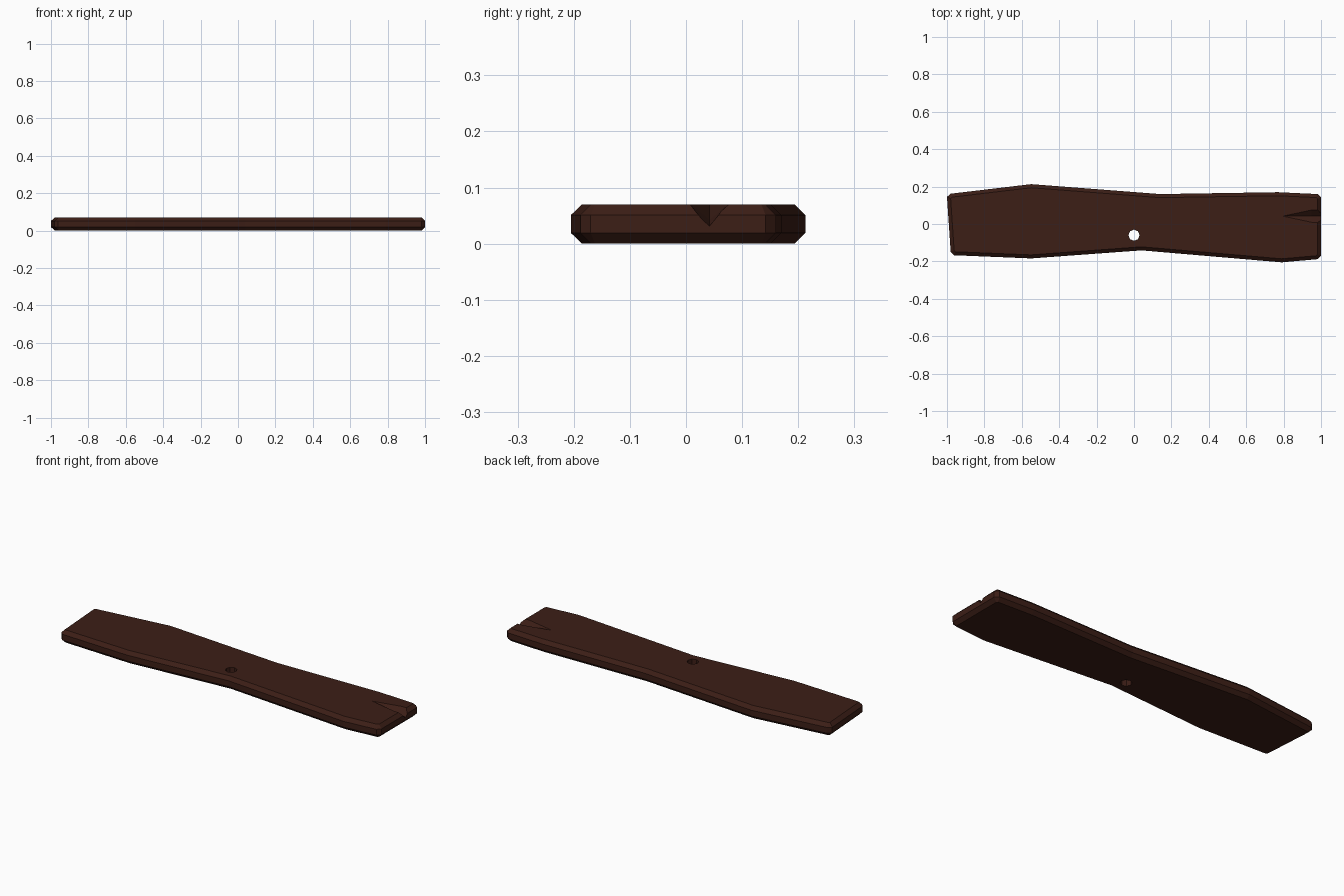
import bpy, bmesh

if "Cube" in bpy.data.objects:
    bpy.data.objects.remove(bpy.data.objects["Cube"])

wood = bpy.data.materials.new("dark_wood")
wood.diffuse_color = (0.045, 0.013, 0.008, 1)
wood.use_nodes = True
wood.node_tree.nodes["Principled BSDF"].inputs["Base Color"].default_value = wood.diffuse_color


def make_object(name, bm):
    bmesh.ops.recalc_face_normals(bm, faces=bm.faces)
    mesh = bpy.data.meshes.new(name)
    bm.to_mesh(mesh)
    bm.free()
    obj = bpy.data.objects.new(name, mesh)
    bpy.context.collection.objects.link(obj)
    return obj


# Plank: crooked outline, extruded, with chamfered rims
THICK, CHAMFER = 0.07, 0.019
outline = [(-1.0, 0.145), (-0.98, 0.162), (-0.55, 0.213), (0.14, 0.16),
           (0.77, 0.17), (0.982, 0.16), (1.0, 0.142), (1.0, -0.17),
           (0.982, -0.188), (0.79, -0.205), (0.04, -0.141),
           (-0.55, -0.184), (-0.963, -0.167), (-0.98, -0.15)]
bm = bmesh.new()
base = bm.faces.new([bm.verts.new((x, y, 0)) for x, y in outline])
ext = bmesh.ops.extrude_face_region(bm, geom=[base])
bmesh.ops.translate(bm, vec=(0, 0, THICK),
                    verts=[v for v in ext["geom"] if isinstance(v, bmesh.types.BMVert)])
bmesh.ops.recalc_face_normals(bm, faces=bm.faces)
rims = [e for e in bm.edges if abs(e.verts[0].co.z - e.verts[1].co.z) < 1e-5]
bmesh.ops.bevel(bm, geom=rims, offset=CHAMFER, offset_type='OFFSET',
                segments=1, affect='EDGES', clamp_overlap=False)
plank = make_object("plank", bm)
plank.data.materials.append(wood)

# Nail hole cutter
bm = bmesh.new()
bmesh.ops.create_cone(bm, cap_ends=True, segments=8, radius1=0.03, radius2=0.03, depth=0.3)
hole = make_object("hole_cutter", bm)
hole.location = (0, -0.06, 0.035)

# Split in the right end: a V groove that deepens toward the edge
bm = bmesh.new()
tip = bm.verts.new((0.79, 0.042, THICK + 0.001))
rings = []
for x, half, depth in [(0.95, 0.034, 0.028), (1.03, 0.038, 0.045)]:
    rings.append([bm.verts.new(c) for c in (
        (x, 0.042 - half, THICK + 0.001), (x, 0.042, THICK - depth),
        (x, 0.042 + half, THICK + 0.001))])
for i in range(3):
    j = (i + 1) % 3
    bm.faces.new((rings[0][i], rings[0][j], rings[1][j], rings[1][i]))
    if i < 2:
        bm.faces.new((tip, rings[0][i], rings[0][j]))
bm.faces.new((tip, rings[0][2], rings[0][0]))
bm.faces.new(rings[1])
split = make_object("split_cutter", bm)

for cutter in (hole, split):
    cutter.hide_render = True
    cutter.hide_viewport = True
    mod = plank.modifiers.new(cutter.name, 'BOOLEAN')
    mod.operation = 'DIFFERENCE'
    mod.solver = 'EXACT'
    mod.object = cutter
